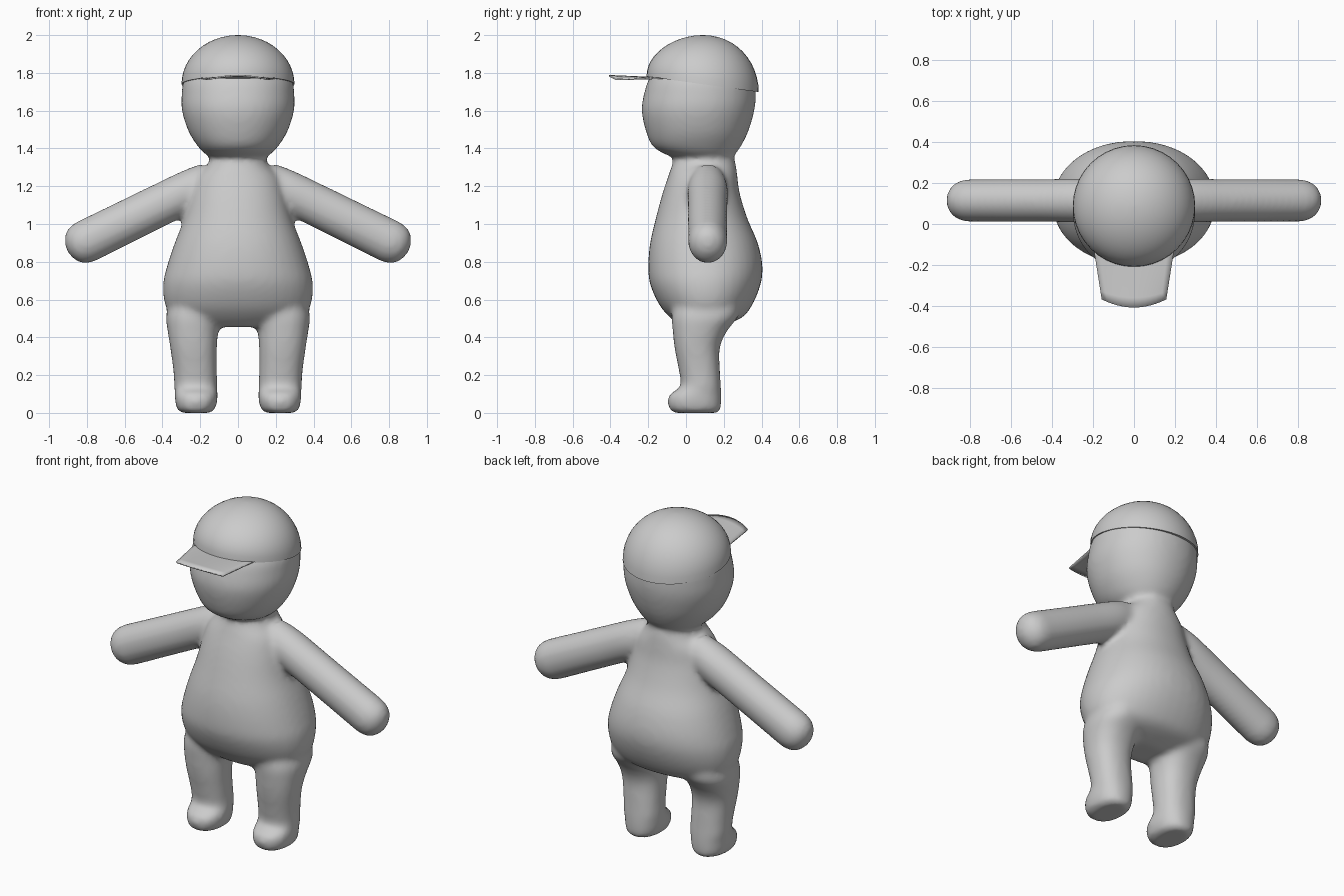
import bpy, bmesh, math
from mathutils import Matrix, Vector

if "Cube" in bpy.data.objects:
    bpy.data.objects.remove(bpy.data.objects["Cube"])

grey = bpy.data.materials.new("plain grey")
grey.diffuse_color = (0.6, 0.6, 0.6, 1)
grey.use_nodes = True
grey.node_tree.nodes["Principled BSDF"].inputs["Base Color"].default_value = grey.diffuse_color


def catmull(p, t):
    """Smooth interpolation through a list of rows, t in 0..len-1."""
    i = min(int(t), len(p) - 2)
    u = t - i
    a, b, c, d = p[max(i - 1, 0)], p[i], p[i + 1], p[min(i + 2, len(p) - 1)]
    return [0.5 * (2 * b[k] + (c[k] - a[k]) * u
                   + (2 * a[k] - 5 * b[k] + 4 * c[k] - d[k]) * u * u
                   + (3 * b[k] - a[k] - 3 * c[k] + d[k]) * u ** 3)
            for k in range(len(b))]


def loft(bm, rows, matrix=Matrix(), sides=40, steps=4, power=2.0):
    """Closed tube through rows of (z, x min, x max, y min, y max)."""
    rings = []
    for s in range((len(rows) - 1) * steps + 1):
        z, x0, x1, y0, y1 = catmull(rows, s / steps)
        ring = []
        for k in range(sides):
            a = 2 * math.pi * k / sides
            c, n = math.cos(a), math.sin(a)
            ex = math.copysign(abs(c) ** (2 / power), c)
            ey = math.copysign(abs(n) ** (2 / power), n)
            co = Vector(((x0 + x1) / 2 + ex * (x1 - x0) / 2,
                         (y0 + y1) / 2 + ey * (y1 - y0) / 2, z))
            ring.append(bm.verts.new(matrix @ co))
        rings.append(ring)
    for a, b in zip(rings, rings[1:]):
        for k in range(sides):
            m = (k + 1) % sides
            bm.faces.new((a[k], a[m], b[m], b[k]))
    bm.faces.new(rings[0][::-1])
    bm.faces.new(rings[-1])


def finish(bm, name):
    bmesh.ops.recalc_face_normals(bm, faces=bm.faces)
    mesh = bpy.data.meshes.new(name)
    bm.to_mesh(mesh)
    bm.free()
    mesh.materials.append(grey)
    for p in mesh.polygons:
        p.use_smooth = True
    ob = bpy.data.objects.new(name, mesh)
    bpy.context.collection.objects.link(ob)
    return ob


# Body: torso, head, arms and legs melted into one soft skin
bm = bmesh.new()
torso = [(0.455, 0.20, -0.02, 0.16), (0.50, 0.33, -0.08, 0.29),
         (0.57, 0.385, -0.14, 0.35), (0.68, 0.397, -0.19, 0.395),
         (0.78, 0.375, -0.20, 0.405), (0.90, 0.335, -0.19, 0.38),
         (1.03, 0.285, -0.16, 0.325), (1.16, 0.25, -0.125, 0.285),
         (1.25, 0.22, -0.095, 0.272), (1.31, 0.165, -0.075, 0.265),
         (1.35, 0.145, -0.06, 0.255), (1.42, 0.14, -0.04, 0.24)]
loft(bm, [(z, -x, x, a, b) for z, x, a, b in torso], power=2.15)

head = [(1.345, 0.11, -0.04, 0.22), (1.365, 0.165, -0.10, 0.255),
        (1.41, 0.212, -0.175, 0.29), (1.49, 0.262, -0.212, 0.33),
        (1.60, 0.297, -0.235, 0.362), (1.69, 0.298, -0.222, 0.37),
        (1.77, 0.285, -0.195, 0.36), (1.86, 0.22, -0.13, 0.30),
        (1.93, 0.10, -0.01, 0.18)]
loft(bm, [(z, -x, x, a, b) for z, x, a, b in head], power=2.1)

leg = [(0.0, 0.15, 0.295, -0.06, 0.165), (0.015, 0.125, 0.32, -0.085, 0.183),
       (0.06, 0.11, 0.333, -0.098, 0.187), (0.10, 0.108, 0.335, -0.085, 0.187),
       (0.14, 0.110, 0.337, -0.03, 0.185), (0.22, 0.112, 0.342, -0.037, 0.18),
       (0.34, 0.112, 0.358, -0.06, 0.178), (0.43, 0.105, 0.372, -0.07, 0.215),
       (0.52, 0.09, 0.38, -0.075, 0.28), (0.62, 0.10, 0.34, -0.05, 0.28)]
# Arm runs along its own axis, then is tilted outwards and down
reach = Vector((0.66, 0.0, -0.325))
length = reach.length
arm = [(z, -r, r, -w, w) for z, r, w in (
    (0, 0.09, 0.10), (0.12, 0.107, 0.11), (0.3, 0.105, 0.112),
    (0.5, 0.105, 0.113), (0.7, 0.104, 0.115), (length, 0.104, 0.114),
    (length + 0.05, 0.092, 0.102), (length + 0.085, 0.063, 0.07),
    (length + 0.105, 0.02, 0.02))]
tilt = reach.to_track_quat('Z', 'Y').to_matrix().to_4x4()
for side in (1, -1):
    mirror = Matrix.Diagonal((side, 1, 1, 1))
    loft(bm, leg, mirror, power=2.3)
    loft(bm, arm, mirror @ Matrix.Translation((0.15, 0.115, 1.23)) @ tilt)
body = finish(bm, "body")
skin = body.modifiers.new("skin", 'REMESH')
skin.mode = 'VOXEL'
skin.voxel_size = 0.016
skin.use_smooth_shade = True
soft = body.modifiers.new("soften", 'SMOOTH')
soft.factor = 0.5
soft.iterations = 10

# Cap: dome with a rim that drops towards the back
bm = bmesh.new()
rows = []
for i in range(13):
    a = math.radians(89 * i / 12)
    r, z = math.cos(a), 1.74 + 0.26 * math.sin(a)
    rows.append((z, -0.299 * r, 0.299 * r, 0.088 - 0.297 * r, 0.088 + 0.297 * r))
loft(bm, rows, steps=1)
for v in bm.verts:
    v.co.z -= 0.14 * (v.co.y - 0.088) * (2.0 - v.co.z) / 0.26
finish(bm, "cap_dome").select_set(True)

# Brim: thin arched plate tapering forwards
bm = bmesh.new()
nx, ny = 12, 6
grid = []
for j in range(ny + 1):
    t = j / ny
    row = []
    for i in range(nx + 1):
        u = 2 * i / nx - 1
        front = -0.408 + 0.04 * u * u
        row.append(bm.verts.new((u * (0.197 - 0.04 * t), -0.12 + (front + 0.12) * t,
                                 1.772 + 0.013 * t - 0.02 * t * u * u)))
    grid.append(row)
for j in range(ny):
    for i in range(nx):
        bm.faces.new((grid[j][i], grid[j][i + 1], grid[j + 1][i + 1], grid[j + 1][i]))
brim = finish(bm, "cap_brim")
solid = brim.modifiers.new("thickness", 'SOLIDIFY')
solid.thickness = 0.008
solid.offset = 0

# Keep the cap edges crisp
brim.select_set(True)
bpy.context.view_layer.objects.active = brim
bpy.ops.object.shade_smooth_by_angle(angle=math.radians(40))
